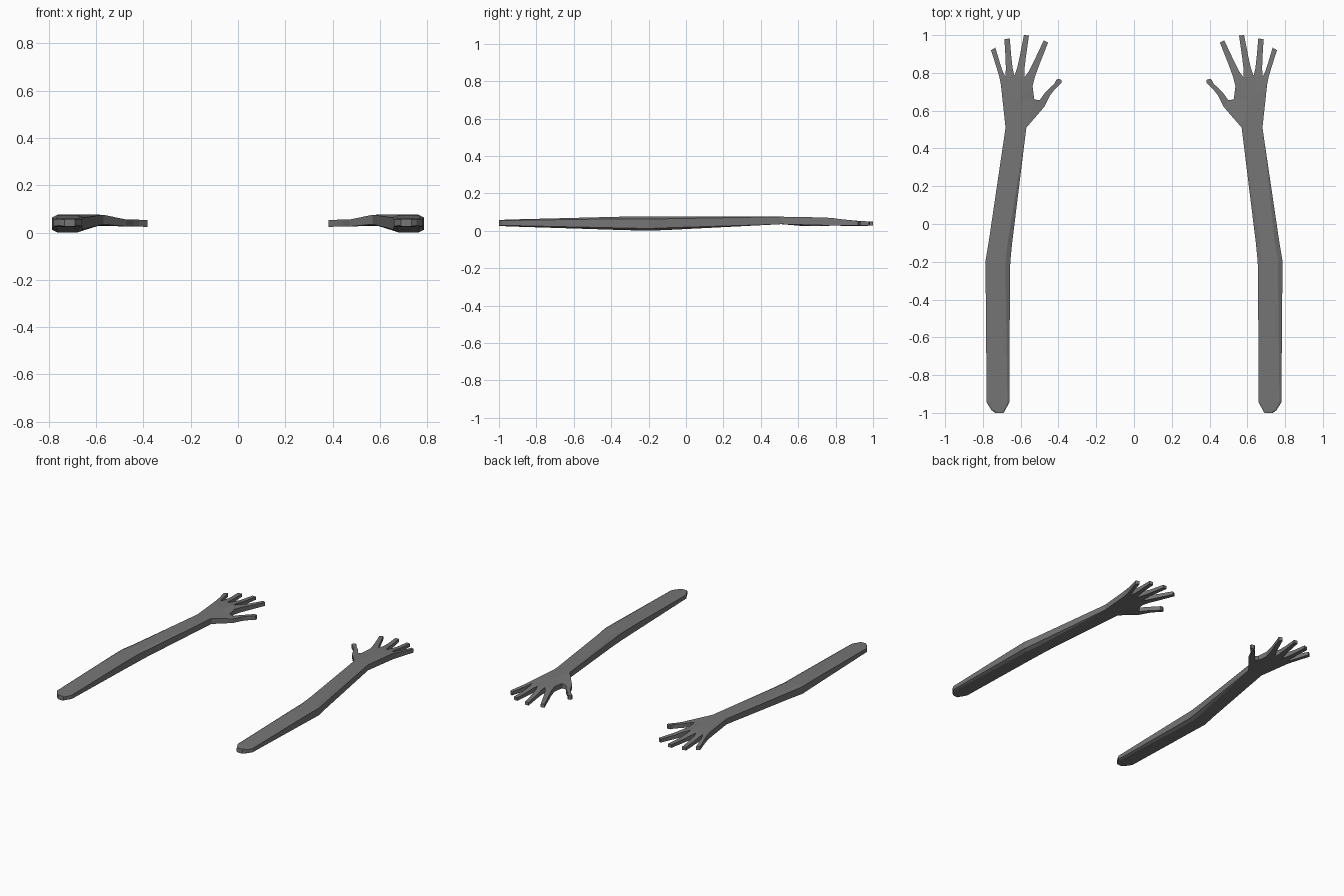
import bpy
import bmesh

if "Cube" in bpy.data.objects:
    bpy.data.objects.remove(bpy.data.objects["Cube"])

skin = bpy.data.materials.new("dark_grey")
skin.diffuse_color = (0.18, 0.18, 0.18, 1)
skin.use_nodes = True
skin.node_tree.nodes["Principled BSDF"].inputs["Base Color"].default_value = skin.diffuse_color


def ramp(t, pts):
    """Piecewise linear interpolation."""
    if t <= pts[0][0]:
        return pts[0][1]
    for (a, va), (b, vb) in zip(pts, pts[1:]):
        if t <= b:
            return va + (vb - va) * (t - a) / (b - a)
    return pts[-1][1]


def hand_z(x, y):
    """Top and bottom height of the hand: thinner to the fingertips and thumb."""
    top = min(ramp(y, [(0.51, 0.075), (0.74, 0.071), (0.79, 0.067), (0.89, 0.053), (1, 0.049)]),
              ramp(x, [(0.38, 0.053), (0.5, 0.056), (0.57, 0.075)]))
    bottom = min(ramp(y, [(0.51, 0.035), (0.78, 0.028), (1, 0.027)]),
                 ramp(x, [(0.38, 0.024), (0.5, 0.026), (0.57, 0.035)]))
    return top, bottom


# Arm sections: y, inner x, outer x, bottom z, top z, edge chamfer
ARM = [(-1.0, 0.69, 0.735, 0.025, 0.057, 0.003),
       (-0.985, 0.682, 0.755, 0.025, 0.058, 0.004),
       (-0.945, 0.66, 0.78, 0.023, 0.06, 0.005),
       (-0.35, 0.657, 0.785, 0.004, 0.075, 0.011),
       (-0.2, 0.655, 0.787, 0.0, 0.076, 0.012),
       (-0.1, 0.645, 0.77, 0.004, 0.076, 0.012),
       (0.51, 0.57, 0.68, 0.035, 0.075, 0.0)]

# Hand outline points
WRIST_IN, WRIST_OUT = (0.57, 0.51), (0.68, 0.51)
KNUCKLES = [(0.705, 0.74), (0.682, 0.78), (0.633, 0.785), (0.58, 0.775), (0.537, 0.73)]
PALM_MID, WEB = (0.61, 0.66), (0.528, 0.66)
TIPS = [((0.757, 0.92), (0.734, 0.934)), ((0.686, 0.978), (0.658, 0.983)),
        ((0.583, 1.0), (0.556, 0.998)), ((0.478, 0.972), (0.455, 0.96))]
THUMB = [((0.57, 0.51), (0.528, 0.66)), ((0.475, 0.62), (0.5, 0.655)),
         ((0.445, 0.68), (0.467, 0.7)), ((0.418, 0.715), (0.422, 0.742)),
         ((0.383, 0.748), (0.41, 0.764)), ((0.383, 0.762), (0.4, 0.768))]


def lerp(a, b, t):
    return tuple(p + (q - p) * t for p, q in zip(a, b))


def hand_faces():
    faces = []
    # palm as a fan around its middle
    ring = [WRIST_IN, WRIST_OUT] + KNUCKLES + [WEB]
    for i, p in enumerate(ring):
        faces.append([p, ring[(i + 1) % len(ring)], PALM_MID])
    # four fingers, each with joints along its length
    for i, (ta, tb) in enumerate(TIPS):
        a, b = KNUCKLES[i], KNUCKLES[i + 1]
        rows = [(a, b)]
        for t, narrow in ((0.2, 0.1), (0.5, 0.1), (1.0, 0.0)):
            p, q = lerp(a, ta, t), lerp(b, tb, t)
            rows.append((lerp(p, q, narrow), lerp(q, p, narrow)))
        for (p, q), (r, s) in zip(rows, rows[1:]):
            faces.append([p, r, s, q])
    # thumb
    for (p, q), (r, s) in zip(THUMB, THUMB[1:]):
        faces.append([p, r, s, q])
    return faces


def build(name, side):
    bm = bmesh.new()
    # upper arm and forearm: chamfered loft
    rings = []
    for y, xi, xo, zb, zt, c in ARM:
        w = c * 2
        prof = [(xi + w, zb), (xo - w, zb), (xo, zb + c), (xo, zt - c),
                (xo - w, zt), (xi + w, zt), (xi, zt - c), (xi, zb + c)]
        rings.append([bm.verts.new((side * x, y, z)) for x, z in prof])
    bm.faces.new(rings[0])
    for a, b in zip(rings, rings[1:]):
        for i in range(8):
            j = (i + 1) % 8
            bm.faces.new((a[i], a[j], b[j], b[i]))

    # hand: top and bottom sheets joined by walls along the outline
    faces = hand_faces()
    pairs = {}
    for p in {q for f in faces for q in f}:
        pairs[p] = [bm.verts.new((side * p[0], p[1], z)) for z in hand_z(*p)]
    edges = {}
    for f in faces:
        bm.faces.new([pairs[p][0] for p in f])
        bm.faces.new([pairs[p][1] for p in reversed(f)])
        for i, p in enumerate(f):
            key = frozenset((p, f[(i + 1) % len(f)]))
            edges[key] = edges.get(key, 0) + 1
    for key, count in edges.items():
        if count == 1 and key != frozenset((WRIST_IN, WRIST_OUT)):
            p, q = key
            bm.faces.new((pairs[p][0], pairs[q][0], pairs[q][1], pairs[p][1]))

    bmesh.ops.remove_doubles(bm, verts=bm.verts, dist=0.0005)
    bmesh.ops.recalc_face_normals(bm, faces=bm.faces)
    mesh = bpy.data.meshes.new(name)
    bm.to_mesh(mesh)
    bm.free()
    mesh.materials.append(skin)
    bpy.context.collection.objects.link(bpy.data.objects.new(name, mesh))


build("right_arm", 1)
build("left_arm", -1)
